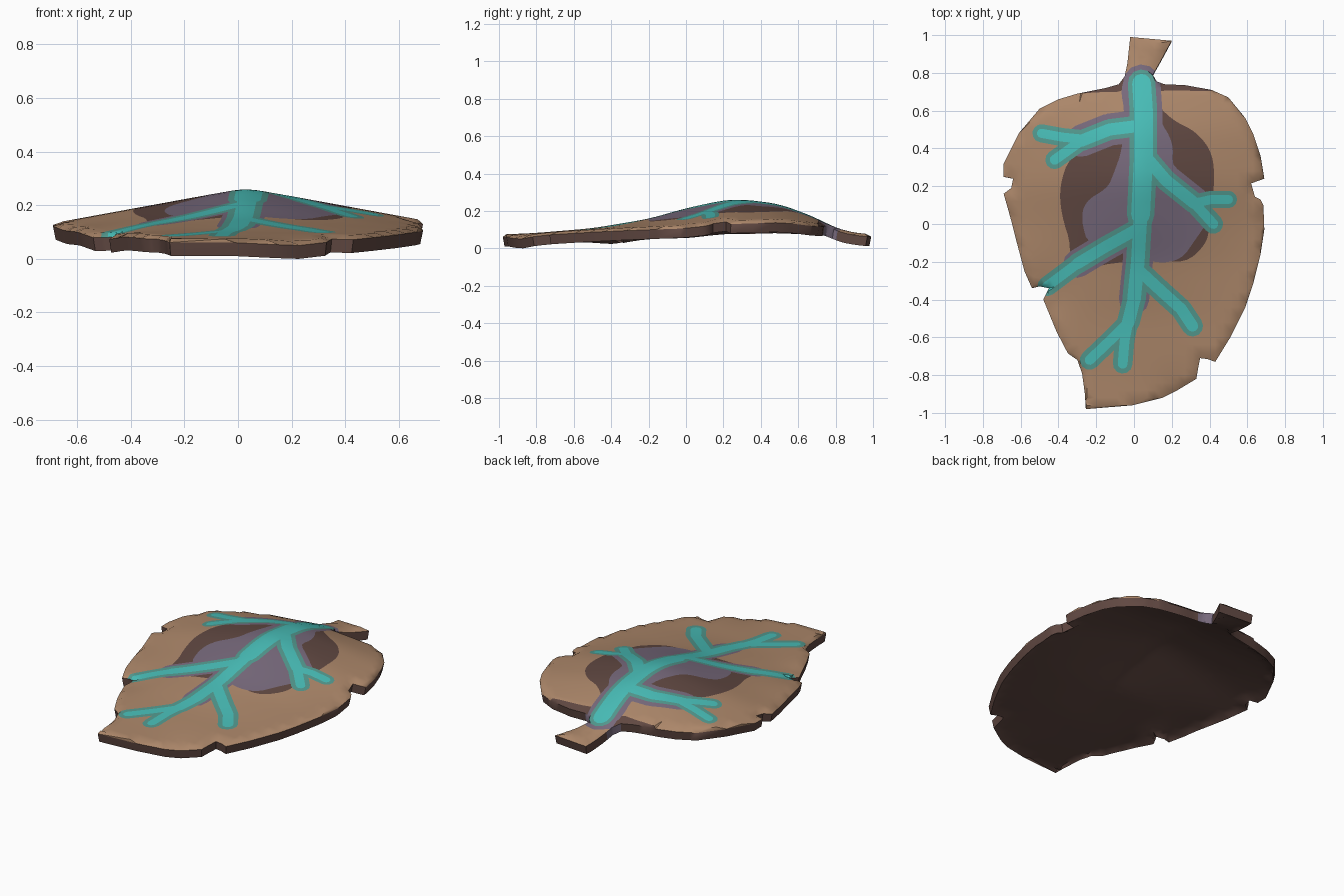
import bpy, bmesh, math
from mathutils import Vector
from mathutils.geometry import delaunay_2d_cdt
from mathutils.kdtree import KDTree

if "Cube" in bpy.data.objects:
    bpy.data.objects.remove(bpy.data.objects["Cube"])

# ---- flat colours
COLORS = [("leaf_tan", (.41, .24, .142)), ("dark_brown", (.118, .065, .054)),
          ("lilac_grey", (.185, .142, .20)), ("muted_teal", (.085, .315, .27)),
          ("bright_teal", (.065, .51, .475))]
TAN, DARK, LILAC, MUTED, BRIGHT = range(5)

# ---- leaf outline with stem, torn notches and ragged tip (clockwise from stem)
OUTLINE = [(-.02, .99), (.06, 1), (.17, .99), (.2, .97), (.14, .86), (.1, .79), (.12, .755),
    (.16, .74), (.27, .735), (.41, .71), (.5, .67), (.58, .585), (.64, .47), (.67, .38),
    (.69, .24), (.62, .215), (.64, .145), (.67, .13), (.685, .1), (.69, -.03), (.67, -.18),
    (.62, -.38), (.565, -.52), (.51, -.63), (.43, -.73), (.39, -.715), (.35, -.71),
    (.34, -.76), (.33, -.82), (.22, -.9), (.12, -.94), (0, -.965), (-.15, -.99),
    (-.24, -1), (-.255, -.98), (-.26, -.9), (-.275, -.79), (-.3, -.72), (-.35, -.685),
    (-.41, -.57), (-.48, -.4), (-.45, -.34), (-.5, -.33), (-.54, -.34), (-.58, -.25),
    (-.62, -.1), (-.645, 0), (-.67, .09), (-.69, .16), (-.65, .19), (-.64, .24),
    (-.69, .25), (-.69, .32), (-.66, .42), (-.58, .54), (-.5, .61), (-.4, .66),
    (-.3, .69), (-.15, .72), (-.08, .74), (-.05, .78), (-.035, .85)]

# ---- painted patches
DARK_PATCHES = [
    [(.09, .67), (.2, .55), (.33, .49), (.42, .37), (.425, .2), (.41, .1), (.4, -.02), (.38, -.11),
     (.27, -.21), (.1, -.18), (-.04, -.2), (-.2, -.22), (-.36, -.3), (-.33, -.12), (-.385, .05),
     (-.395, .2), (-.34, .36), (-.2, .42), (-.03, .5), (0, .68)],
    [(-.33, .71), (-.3, .69), (-.15, .7), (-.05, .7), (-.04, .79), (-.1, .76)],
    [(.1, .8), (.11, .7), (.2, .71), (.41, .7), (.44, .72), (.2, .76)]]
LILAC_PATCHES = [
    [(-.05, .78), (.12, .78), (.1, .68), (.13, .56), (.21, .43), (.2, .3), (.3, .18), (.41, .04),
     (.32, -.09), (.25, -.19), (.12, -.21), (0, -.16), (-.24, -.12), (-.28, .02), (-.26, .12),
     (-.14, .19), (-.11, .26), (-.06, .4), (-.05, .6), (-.07, .7)]]

# ---- veins: (path, bright half width, muted half width, lilac half width or 0)
VEINS = [
    ([(.04, .745), (.05, .6), (.05, .35), (.035, .05)], .05, .073, .1),
    ([(.035, .05), (.02, -.2), (0, -.4)], .036, .062, .08),
    ([(0, -.4), (-.03, -.52)], .034, .06, 0),
    ([(-.03, -.52), (-.05, -.62), (-.06, -.74)], .026, .052, 0),
    ([(-.03, -.52), (-.13, -.62), (-.235, -.72)], .026, .052, 0),
    ([(.03, .52), (-.13, .5), (-.28, .44)], .032, .055, .085),
    ([(-.28, .44), (-.42, .34)], .026, .05, 0),
    ([(-.28, .45), (-.38, .46), (-.49, .48)], .024, .048, 0),
    ([(.05, .37), (.17, .23), (.32, .11)], .032, .056, .085),
    ([(.32, .11), (.42, 0)], .026, .052, 0),
    ([(.32, .11), (.41, .13), (.5, .13)], .024, .046, 0),
    ([(.03, -.02), (-.15, -.12), (-.3, -.21)], .03, .055, .075),
    ([(-.3, -.21), (-.46, -.33)], .026, .052, 0),
    ([(.02, -.24), (.15, -.36), (.25, -.45), (.31, -.54)], .03, .056, 0)]

# ---- height of the midrib and of the rim along y
RIDGE = [(-1, .07), (-.8, .08), (-.5, .105), (-.2, .155), (0, .212), (.2, .255), (.3, .26),
         (.5, .235), (.7, .16), (.8, .105), (.9, .08), (1, .072)]
RIM = [(-1, .074), (-.8, .078), (-.5, .095), (0, .115), (.2, .138), (.5, .138), (.7, .108),
       (.8, .09), (1, .068)]
DIPS = [(.24, -.92, .13, .016), (-.49, -.38, .13, .02)]
THICK, LIP = .05, .014


def interp(table, y):
    for (a, za), (b, zb) in zip(table, table[1:]):
        if y <= b:
            return za + (zb - za) * max(0, (y - a) / (b - a))
    return table[-1][1]


def height(x, y):
    t = min(1, (math.hypot(x - .03, .03) - .03) / .65)
    rim = sum(interp(RIM, y + d) for d in (-.05, 0, .05)) / 3
    ridge = sum(interp(RIDGE, y + d) for d in (-.05, 0, .05)) / 3
    z = rim + (ridge - rim) * (1 - t)
    for cx, cy, r, d in DIPS:
        z -= d * math.exp(-((x - cx) ** 2 + (y - cy) ** 2) / r ** 2)
    return z


def inside(poly, x, y):
    hit = False
    for (x1, y1), (x2, y2) in zip(poly, poly[1:] + poly[:1]):
        if (y1 > y) != (y2 > y) and x < x1 + (y - y1) * (x2 - x1) / (y2 - y1):
            hit = not hit
    return hit


def rounded(poly):  # corner cutting for soft painted borders
    for _ in range(2):
        poly = [(a[0] + (b[0] - a[0]) * k, a[1] + (b[1] - a[1]) * k)
                for a, b in zip(poly, poly[1:] + poly[:1]) for k in (.25, .75)]
    return poly


def capsule(a, b, r, n=6):
    ang = math.atan2(b[1] - a[1], b[0] - a[0])
    return [(c[0] + r * math.cos(s + math.pi * i / n), c[1] + r * math.sin(s + math.pi * i / n))
            for c, s in ((b, ang - math.pi / 2), (a, ang + math.pi / 2)) for i in range(n + 1)]


# ---- colour regions, later ones win
regions = [(DARK, rounded(p)) for p in DARK_PATCHES]
regions += [(LILAC, rounded(p)) for p in LILAC_PATCHES]
for mat, k in ((LILAC, 3), (MUTED, 2), (BRIGHT, 1)):
    for vein in VEINS:
        if vein[k]:
            regions += [(mat, capsule(a, b, vein[k])) for a, b in zip(vein[0], vein[0][1:])]
boxes = [(m, p, min(q[0] for q in p), max(q[0] for q in p), min(q[1] for q in p),
          max(q[1] for q in p)) for m, p in reversed(regions)]


def colour_at(x, y):
    if not inside(OUTLINE, x, y):
        return -1
    for m, p, x0, x1, y0, y1 in boxes:
        if x0 <= x <= x1 and y0 <= y <= y1 and inside(p, x, y):
            return m
    return TAN


def coloured_tris(pts, edges):
    flat, _, tris, *_ = delaunay_2d_cdt(pts, edges, [], 0, 1e-4)
    mid = [sum((flat[i] for i in t), Vector((0, 0))) / 3 for t in tris]
    return flat, [(t, colour_at(c.x, c.y)) for t, c in zip(tris, mid)]


# ---- first pass finds the true borders between colours
pts, edges = [], []
for poly in [OUTLINE] + [p for _, p in regions]:
    s = len(pts)
    pts += [Vector(p) for p in poly]
    edges += [(s + i, s + (i + 1) % len(poly)) for i in range(len(poly))]
flat, tris = coloured_tris(pts, edges)
sides = {}
for t, c in tris:
    for a, b in zip(t, (*t[1:], t[0])):
        sides.setdefault((min(a, b), max(a, b)), []).append(c)
border = [e for e, c in sides.items() if len(c) == 2 and c[0] != c[1]]

# ---- second pass triangulates those borders with an even grid
pts, edges, index = [], [], {}
for e in border:
    a, b = (flat[i] for i in e)
    n = max(1, round((b - a).length / .035))
    ids = []
    for i in range(n + 1):
        key = e[0] if i == 0 else e[1] if i == n else (e, i)
        if key not in index:
            index[key] = len(pts)
            pts.append(a.lerp(b, i / n))
        ids.append(index[key])
    edges += list(zip(ids, ids[1:]))
tree = KDTree(len(pts))
for i, p in enumerate(pts):
    tree.insert((p.x, p.y, 0), i)
tree.balance()
for i in range(-18, 18):
    for j in range(-25, 26):
        x, y = .03 + i * .04, j * .04
        if inside(OUTLINE, x, y) and tree.find((x, y, 0))[2] > .02:
            pts.append(Vector((x, y)))
flat, tris = coloured_tris(pts, edges)

# ---- leaf shell: painted top, dark underside and rim
bm = bmesh.new()
top = [bm.verts.new((v.x, v.y, height(v.x, v.y))) for v in flat]
for t, c in tris:
    if c >= 0:
        f = bm.faces.new([top[i] for i in t])
        f.normal_update()
        if f.normal.z < 0:
            f.normal_flip()
        f.material_index = c
bmesh.ops.delete(bm, geom=[v for v in bm.verts if not v.link_faces], context='VERTS')
top_faces = list(bm.faces)
rim_edges = [e for e in bm.edges if e.is_boundary]
under = {v: bm.verts.new((v.co.x * .985, v.co.y * .99, v.co.z - THICK - LIP * v.is_boundary))
         for v in list(bm.verts)}
for v in under:  # rim curls down slightly
    if v.is_boundary:
        v.co.z -= LIP
for f in top_faces:
    bm.faces.new([under[v] for v in reversed(f.verts)]).material_index = DARK
for e in rim_edges:
    loop = e.link_loops[0]
    a, b = loop.vert, loop.link_loop_next.vert
    f = bm.faces.new([b, a, under[a], under[b]])
    f.material_index = LILAC if .74 < (a.co.y + b.co.y) / 2 < .82 else DARK
low = min(v.co.z for v in bm.verts)
for v in bm.verts:
    v.co.z -= low

mesh = bpy.data.meshes.new("leaf")
bm.to_mesh(mesh)
bm.free()
for name, rgb in COLORS:
    m = bpy.data.materials.new(name)
    m.diffuse_color = (*rgb, 1)
    m.use_nodes = True
    m.node_tree.nodes["Principled BSDF"].inputs["Base Color"].default_value = m.diffuse_color
    mesh.materials.append(m)
leaf = bpy.data.objects.new("leaf", mesh)
bpy.context.collection.objects.link(leaf)
bpy.context.view_layer.objects.active = leaf
leaf.select_set(True)
bpy.ops.object.shade_smooth_by_angle(angle=math.radians(40))
